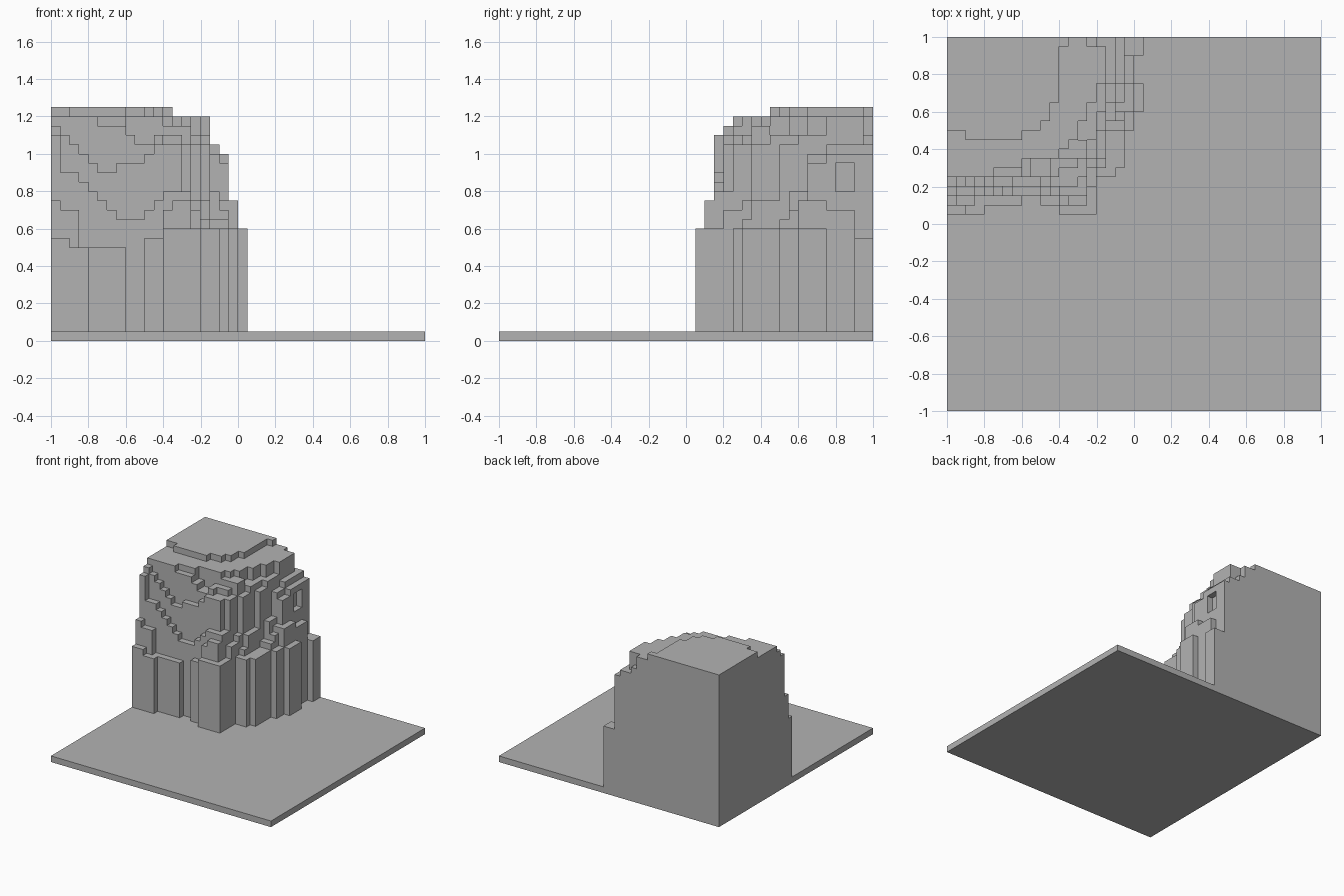
import bpy
import bmesh
import math
from mathutils import Vector

UNIT = 0.05          # size of one block
ORIGIN = Vector((-1.0, 0.0, 0.0))
WIDTH, DEPTH = 21, 20

default_cube = bpy.data.objects.get("Cube")
if default_cube:
    bpy.data.objects.remove(default_cube, do_unlink=True)

stone = bpy.data.materials.new("stone_grey")
stone.use_nodes = True
grey = (0.45, 0.45, 0.45, 1.0)
stone.diffuse_color = grey
stone.node_tree.nodes["Principled BSDF"].inputs["Base Color"].default_value = grey


def finish(name, bm):
    """Turn a bmesh into a flat shaded stone object."""
    mesh = bpy.data.meshes.new(name)
    bm.to_mesh(mesh)
    bm.free()
    mesh.materials.append(stone)
    obj = bpy.data.objects.new(name, mesh)
    bpy.context.collection.objects.link(obj)
    return obj


def run_at(runs, index):
    """Find the (edge, top) of the run that covers a block index."""
    for end, edge, top in runs:
        if index < end:
            return edge, top
    return runs[-1][1:]


heights = {}


def shell(front, side):
    """Raise one ledge of the cliff.
    front runs: (end along x, first y, top); side runs: (end along y, last x, top)."""
    for i in range(WIDTH):
        for j in range(DEPTH):
            first_y, front_top = run_at(front, i)
            last_x, side_top = run_at(side, j)
            if j >= first_y and i < last_x:
                top = front_top if i + j < 18 else side_top
                heights[i, j] = max(heights.get((i, j), 0), top)


# Foot of the cliff
shell(front=[(2, 1, 11), (4, 1, 10), (8, 2, 10), (10, 3, 11),
             (12, 2, 11), (21, 1, 12)],
      side=[(5, 16, 12), (6, 18, 12), (10, 19, 12), (12, 20, 12),
            (15, 21, 12), (18, 20, 12), (20, 21, 11)])

# Lower ledge
shell(front=[(1, 2, 15), (3, 2, 14), (4, 3, 14), (7, 3, 13),
             (12, 3, 11), (13, 2, 14), (21, 2, 15)],
      side=[(4, 15, 15), (6, 16, 14), (7, 17, 13), (10, 18, 12),
            (11, 19, 13), (12, 19, 14), (15, 20, 15), (18, 20, 14),
            (20, 19, 16)])

# Middle ledge
shell(front=[(1, 3, 22), (3, 3, 18), (4, 3, 17), (5, 3, 16),
             (6, 3, 15), (7, 3, 14), (10, 3, 13), (11, 3, 14),
             (12, 3, 15), (21, 3, 16)],
      side=[(6, 15, 16), (7, 16, 15), (11, 17, 15), (13, 18, 16),
            (15, 19, 19), (20, 19, 20)])

# Upper ledge
shell(front=[(1, 4, 23), (2, 4, 22), (3, 4, 21), (4, 4, 20),
             (5, 4, 19), (7, 4, 18), (10, 4, 19), (11, 4, 20),
             (21, 4, 21)],
      side=[(5, 14, 20), (7, 15, 21), (10, 16, 21), (13, 17, 21),
            (15, 18, 20), (20, 18, 21)])

# Brow below the plateau
shell(front=[(5, 5, 24), (8, 5, 23), (9, 5, 22), (11, 5, 21),
             (12, 5, 22), (13, 6, 23), (21, 6, 24)],
      side=[(7, 14, 22), (9, 15, 23), (12, 16, 22), (15, 17, 22),
            (19, 17, 23), (20, 16, 22)])

# Plateau
shell(front=[(4, 5, 24), (8, 6, 24), (12, 7, 24), (21, 8, 24)],
      side=[(8, 12, 24), (9, 13, 24), (11, 14, 24), (13, 15, 24),
            (15, 16, 24), (19, 17, 24), (20, 15, 24)])

# Crown
shell(front=[(2, 10, 25), (8, 9, 25), (10, 10, 25), (11, 11, 25),
             (12, 13, 25), (21, 19, 25)],
      side=[(20, 13, 25)])

# Fill the cliff with blocks, leaving a small niche in its right face
blocks = {(i, j, k) for (i, j), top in heights.items() for k in range(1, top)}
blocks -= {(18, j, k) for j in (16, 17) for k in (16, 17, 18)}

# Skin the exposed block sides
bm = bmesh.new()
corners = {}


def corner(point):
    key = tuple(round(c) for c in point)
    if key not in corners:
        corners[key] = bm.verts.new(ORIGIN + Vector(key) * UNIT)
    return corners[key]


axes = [Vector((1, 0, 0)), Vector((0, 1, 0)), Vector((0, 0, 1))]
for block in blocks:
    base = Vector(block)
    for a in range(3):
        u, v = axes[(a + 1) % 3], axes[(a + 2) % 3]
        for sign in (-1, 1):
            neighbour = tuple(round(c) for c in base + axes[a] * sign)
            if neighbour in blocks or neighbour[2] == 0:
                continue
            start = base + axes[a] * max(sign, 0)
            quad = [start, start + u, start + u + v, start + v]
            if sign < 0:
                quad.reverse()
            bm.faces.new([corner(p) for p in quad])

# Merge flat areas into clean faces
bmesh.ops.dissolve_limit(bm, angle_limit=math.radians(1),
                         verts=bm.verts[:], edges=bm.edges[:])
finish("cliff", bm)

# Ground slab
bm = bmesh.new()
bmesh.ops.create_cube(bm, size=1.0)
bmesh.ops.scale(bm, vec=(2.0, 2.0, UNIT), verts=bm.verts)
bmesh.ops.translate(bm, vec=(0, 0, UNIT / 2), verts=bm.verts)
finish("ground_slab", bm)
